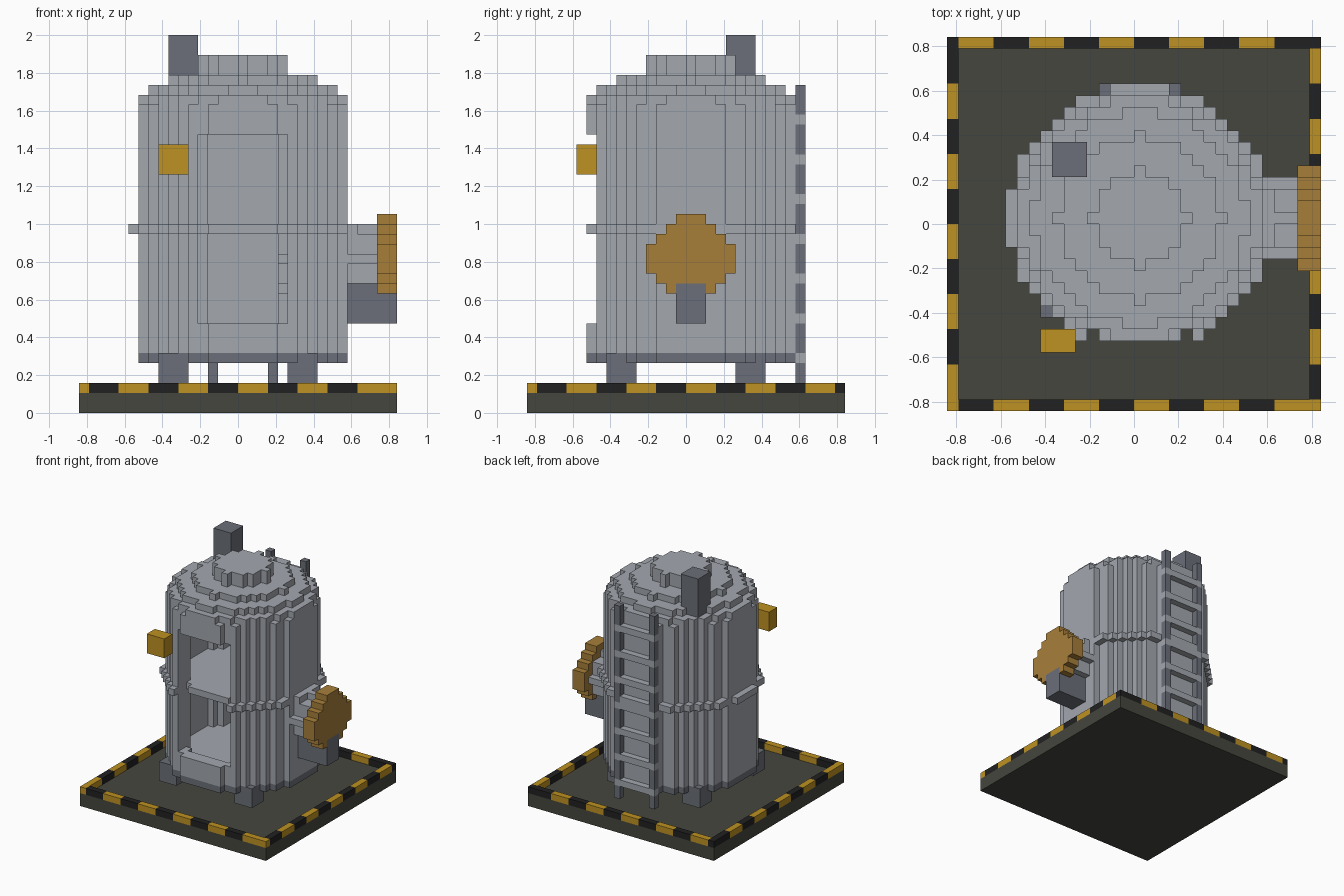
import bpy
import bmesh
from mathutils import Vector

cube = bpy.data.objects.get("Cube")
if cube:
    bpy.data.objects.remove(cube, do_unlink=True)

V = 2 / 38          # size of one block
N = 32              # base width in blocks
C = 16              # centre block of the tank


def linear(c):
    c /= 255
    return c / 12.92 if c <= 0.04 else ((c + 0.055) / 1.055) ** 2.4


def material(name, *rgb):
    m = bpy.data.materials.new(name)
    m.use_nodes = True
    col = (*[linear(c) for c in rgb], 1)
    m.diffuse_color = col
    bsdf = m.node_tree.nodes["Principled BSDF"]
    bsdf.inputs["Base Color"].default_value = col
    bsdf.inputs["Roughness"].default_value = 0.8
    return m


steel = material("light steel", 163, 168, 175)
slate = material("dark slate", 107, 111, 120)
olive = material("dark olive", 70, 70, 63)
yellow = material("warning yellow", 190, 146, 34)
black = material("stripe black", 33, 33, 33)
bronze = material("bronze", 167, 127, 58)

# Every block belongs to one part; later parts replace earlier ones
grid = {}
parts = {}


def add(name, mat, cells):
    parts[name] = mat
    for c in cells:
        grid[c] = name


def box(x0, x1, y0, y1, z0, z1):
    return [(x, y, z) for x in range(x0, x1 + 1)
            for y in range(y0, y1 + 1) for z in range(z0, z1 + 1)]


def disc(r2, z0, z1, inner=-1):
    span = range(-12, 13)
    return [(C + a, C + b, z) for a in span for b in span
            if inner < a * a + b * b <= r2 for z in range(z0, z1 + 1)]


def side_disc(r2, x0, x1, zc):
    span = range(-5, 6)
    return [(x, C + a, zc + b) for a in span for b in span
            if a * a + b * b <= r2 for x in range(x0, x1 + 1)]


def in_opening(c):
    return abs(c[0] - C) <= 4 and c[1] < C


# Base slab with a striped warning border
add("base_slab", olive, box(0, N - 1, 0, N - 1, 0, 1))
stripes = {0: [], 1: []}
last = N - 1
for k in range(N):
    s = (k + 2) // 3 % 2
    if k < last:
        stripes[s].append((k, 0, 2))
        stripes[1 - s].append((k, last, 2))
    stripes[s].append((last, k, 2))
    if k > 0:
        stripes[1 - s].append((0, k, 2))
add("border_yellow", yellow, stripes[0])
add("border_black", black, stripes[1])

# Feet and tank bottom
add("tank_bottom", slate, disc(110, 5, 5))
for x in (8, 21):
    for y in (8, 21):
        add("feet", slate, box(x, x + 2, y, y + 2, 3, 5))

# Hollow tank with a tall front opening, floor and shelf
INNER = 73.5
shell = [c for c in disc(110, 7, 30, INNER)
         if not (in_opening(c) and 9 <= c[2] <= 27)]
add("tank_shell", steel, shell)
add("tank_floor", steel, disc(110, 6, 6))
add("inner_shelf", steel, disc(INNER, 18, 18))

# Stepped roof
for r2, z0, z1 in ((104, 31, 31), (83, 32, 32), (49, 33, 33), (16, 34, 35)):
    add("roof", steel, disc(r2, z0, z1))
add("chimney", slate, box(9, 11, 20, 22, 31, 37))

# Back ladder
for x in (C - 3, C + 3):
    add("ladder_rails", slate, box(x, x, 27, 27, 3, 32))
for z in range(5, 32, 4):
    add("ladder_rungs", steel, box(C - 3, C + 3, 27, 27, z, z))

# Band around the middle
add("middle_band", steel,
    [c for c in disc(126, 18, 18, 110) if not in_opening(c)])

# Side pipe, wheel and bracket
add("side_pipe", steel, side_disc(9, 20, 29, 15))
add("side_wheel", bronze, side_disc(17, 30, 31, 15))
add("wheel_bracket", slate, box(27, 31, C - 1, C + 1, 9, 12))

# Control box
add("control_box", yellow, box(8, 10, 5, 6, 24, 26))


def build(name, mat):
    bm = bmesh.new()
    verts = {}

    def vert(p):
        if p not in verts:
            verts[p] = bm.verts.new(((p[0] - C) * V, (p[1] - C) * V, p[2] * V))
        return verts[p]

    for c in [c for c, n in grid.items() if n == name]:
        for axis in range(3):
            for side in (0, 1):
                near = list(c)
                near[axis] += 2 * side - 1
                if tuple(near) in grid:
                    continue
                u, w = (axis + 1) % 3, (axis + 2) % 3
                ring = []
                for a, b in ((0, 0), (1, 0), (1, 1), (0, 1)):
                    p = list(c)
                    p[axis] += side
                    p[u] += a
                    p[w] += b
                    ring.append(vert(tuple(p)))
                bm.faces.new(ring if side else ring[::-1])
    # Merge flat runs of block faces
    bmesh.ops.dissolve_limit(bm, angle_limit=0.01, verts=bm.verts[:],
                             edges=bm.edges[:])
    mesh = bpy.data.meshes.new(name)
    bm.to_mesh(mesh)
    bm.free()
    mesh.materials.append(mat)
    bpy.context.collection.objects.link(bpy.data.objects.new(name, mesh))


for part, mat in parts.items():
    build(part, mat)
